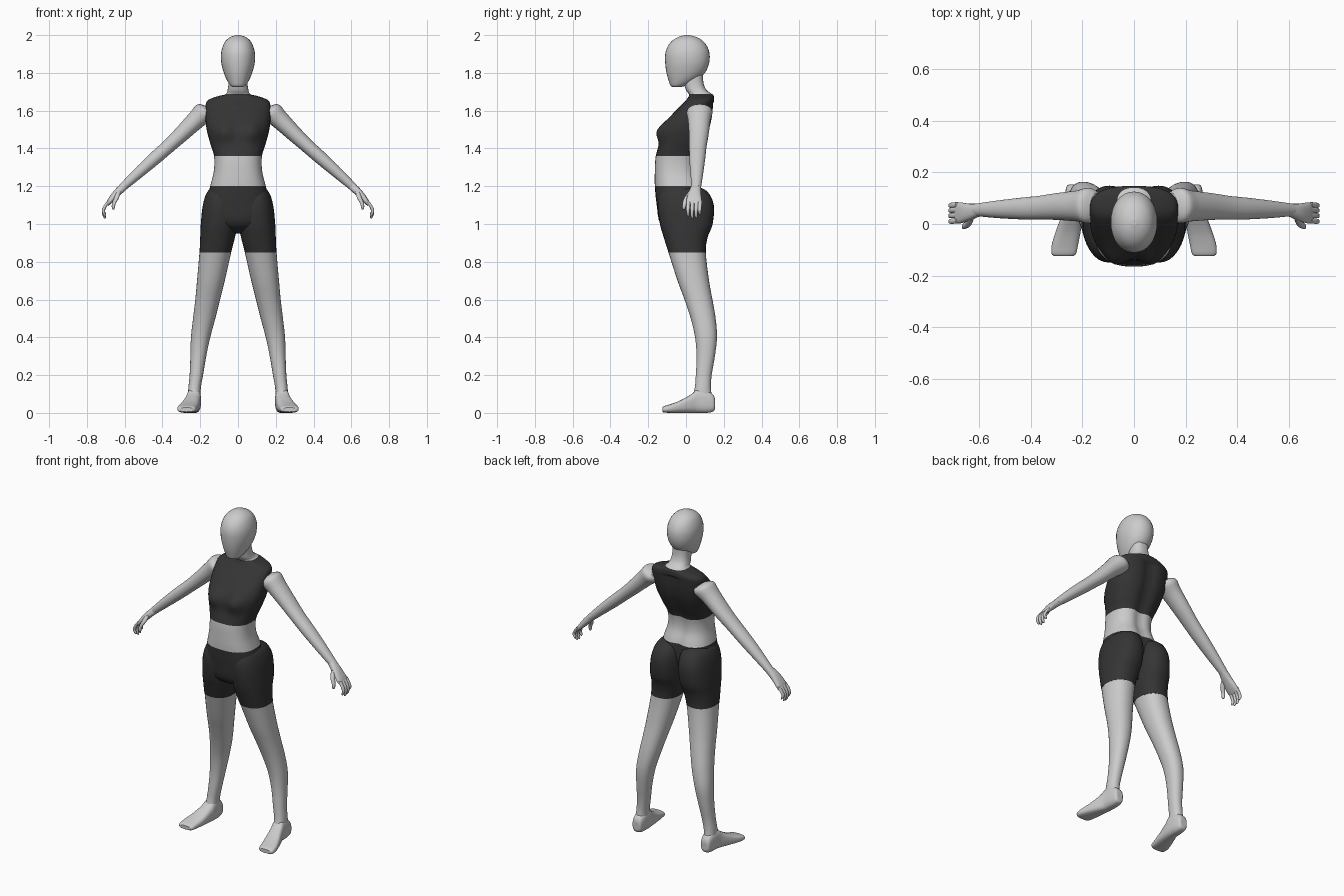
import bpy, bmesh, math
from mathutils import Vector

dark = bpy.data.materials.new("dark_fabric")
dark.diffuse_color = (0.035, 0.035, 0.035, 1)
X, Y, Z = Vector((1, 0, 0)), Vector((0, 1, 0)), Vector((0, 0, 1))


def spline(keys, lo, hi, steps):
    """Catmull-Rom rows between key index lo and hi."""
    rows = []
    for i in range(lo, hi):
        p = [keys[max(0, min(len(keys) - 1, i + k))] for k in (-1, 0, 1, 2)]
        for s in range(steps):
            t = s / steps
            rows.append([0.5 * (2 * b + (c - a) * t + (2 * a - 5 * b + 4 * c - d) * t * t
                                + (3 * b - a - 3 * c + d) * t ** 3) for a, b, c, d in zip(*p)])
    rows.append(list(keys[hi]))
    return rows


def loft(name, keys, u=X, v=Y, n=2.2, lo=0, hi=None, mirror=False, mat=None,
         seg=32, steps=4, sculpt=None):
    """Skin superellipse rings; each key is centre x, y, z and the two radii."""
    hi = len(keys) - 1 if hi is None else hi
    bm = bmesh.new()
    rings = []
    for x, y, z, a, b in spline(keys, lo, hi, steps):
        ring = []
        for k in range(seg):
            t = 2 * math.pi * k / seg
            c, s = math.cos(t), math.sin(t)
            co = Vector((x, y, z)) \
                + u * a * math.copysign(abs(c) ** (2 / n), c) \
                + v * b * math.copysign(abs(s) ** (2 / n), s)
            ring.append(bm.verts.new(sculpt(co) if sculpt else co))
        rings.append(ring)
    for r, q in zip(rings, rings[1:]):
        for k in range(seg):
            j = (k + 1) % seg
            bm.faces.new((r[k], r[j], q[j], q[k]))
    if lo == 0:
        bm.faces.new(rings[0])
    if hi == len(keys) - 1:
        bm.faces.new(rings[-1])
    bmesh.ops.recalc_face_normals(bm, faces=bm.faces)
    # open bands: make sure the normals point outwards
    f = bm.faces[seg * (len(rings) // 2)]
    mid = sum((w.co for w in rings[len(rings) // 2]), Vector()) / seg
    f.normal_update()
    if f.normal.dot(f.calc_center_median() - mid) < 0:
        bmesh.ops.reverse_faces(bm, faces=bm.faces)
    for f in bm.faces:
        f.smooth = len(f.verts) == 4
    me = bpy.data.meshes.new(name)
    bm.to_mesh(me)
    bm.free()
    ob = bpy.data.objects.new(name, me)
    bpy.context.collection.objects.link(ob)
    if mat:
        me.materials.append(mat)
    if mirror:
        ob.modifiers.new("Mirror", 'MIRROR').use_mirror_merge = False
    return ob


def level(z, x0, x1, y0, y1):
    """Horizontal ring from its extents."""
    return ((x0 + x1) / 2, (y0 + y1) / 2, z, (x1 - x0) / 2, (y1 - y0) / 2)


def upright(y, x0, x1, z0, z1):
    """Vertical ring (facing y) from its extents."""
    return ((x0 + x1) / 2, y, (z0 + z1) / 2, (x1 - x0) / 2, (z1 - z0) / 2)


def torso_shape(co):
    """Bust on the front, spine groove on the back."""
    if co.y < 0.02:
        d = ((abs(co.x) - 0.075) / 0.05) ** 2 + ((co.z - 1.49) / 0.055) ** 2
        co.y -= 0.035 * math.exp(-d) * min(1, (0.02 - co.y) / 0.06)
    elif co.y > 0.03 and co.z < 1.64:
        co.y -= 0.018 * math.exp(-(co.x / 0.035) ** 2)
    return co


# Torso: pelvis, waist, top and neck share one profile (z, half width, front, back)
torso = [level(z, -w, w, f, b) for z, w, f, b in (
    (0.95, .05, -.06, .03), (1.0, .14, -.135, .06), (1.1, .168, -.155, .09), (1.2, .147, -.165, .085),
    (1.28, .128, -.165, .06), (1.36, .127, -.16, .065), (1.43, .148, -.14, .095),
    (1.5, .166, -.125, .125), (1.56, .172, -.09, .14), (1.62, .172, -.035, .146),
    (1.655, .16, .0, .148), (1.677, .105, .015, .147), (1.687, .066, .015, .14),
    (1.71, .055, .0, .108), (1.75, .05, -.012, .092), (1.81, .05, -.02, .09))]
for name, lo, hi, mat in (("shorts_pelvis", 0, 3, dark), ("waist", 3, 5, None),
                          ("crop_top", 5, 12, dark), ("neck", 12, 15, None)):
    loft(name, torso, n=2.5, lo=lo, hi=hi, mat=mat, seg=48, sculpt=torso_shape)

# Head
head = [level(z, -w, w, f, b) for z, w, f, b in (
    (1.725, .025, -.07, -.03), (1.733, .04, -.082, .0), (1.76, .058, -.092, .055),
    (1.8, .075, -.103, .1), (1.85, .088, -.11, .122), (1.9, .09, -.11, .125),
    (1.94, .081, -.097, .112), (1.97, .065, -.073, .088), (1.99, .04, -.04, .055),
    (2.0, .01, -.005, .018))]
loft("head", head, n=2.1)

# Legs: shorts half covers the buttocks, bare leg continues to the ankle
leg = [level(*k) for k in (
    (1.2, .045, .125, -.1, .06), (1.17, .012, .163, -.135, .115), (1.1, .0, .186, -.15, .147),
    (1.0, .003, .197, -.138, .141), (.93, .016, .2, -.118, .115), (.85, .036, .204, -.093, .105),
    (.7, .07, .217, -.045, .122), (.6, .095, .226, -.008, .14), (.5, .12, .238, .025, .157),
    (.4, .147, .249, .048, .164), (.3, .168, .252, .056, .153), (.2, .185, .256, .052, .136),
    (.13, .197, .263, .046, .132), (.07, .2, .266, .03, .14))]
loft("shorts_leg", leg, n=2.3, hi=5, mirror=True, mat=dark)
loft("leg", leg, n=2.2, lo=5, mirror=True)

# Feet
foot = [upright(*k) for k in (
    (.154, .215, .25, .025, .07), (.145, .204, .262, .008, .095), (.11, .197, .268, .0, .12),
    (.06, .196, .273, .0, .125), (.03, .199, .282, .0, .1), (-.03, .207, .304, .0, .066),
    (-.08, .217, .319, .0, .047), (-.115, .225, .32, .002, .036), (-.125, .237, .308, .006, .028))]
loft("foot", foot, u=X, v=Z, n=2.8, mirror=True)

# Arms slope down at about 45 degrees
slant = Vector((1, 0, 1)).normalized()
arm = [(.145, .075, 1.6, .035, .045), (.175, .072, 1.593, .057, .068), (.22, .07, 1.553, .05, .06),
       (.3, .068, 1.475, .042, .052), (.37, .063, 1.41, .037, .046), (.44, .06, 1.348, .035, .042),
       (.53, .057, 1.268, .029, .034), (.615, .055, 1.19, .021, .024)]
loft("arm", arm, u=slant, n=2.1, mirror=True)

# Hands: palm, four curled fingers and a thumb
palm = [(.6, .055, 1.203, .021, .024), (.64, .046, 1.165, .02, .033), (.675, .043, 1.125, .015, .041),
        (.693, .044, 1.102, .009, .039)]
loft("palm", palm, u=slant, n=2.5, mirror=True, seg=20)
for i, (y, drop) in enumerate(((.013, .012), (.035, .0), (.056, .003), (.075, .02))):
    finger = [(.685, y, 1.122, .008, .01), (.705, y - .002, 1.092, .009, .0105),
              (.713, y - .003, 1.062 + drop / 2, .008, .009), (.707, y - .002, 1.038 + drop, .007, .008),
              (.704, y, 1.029 + drop, .003, .004)]
    loft(f"finger_{i + 1}", finger, mirror=True, seg=12, steps=3)
thumb = [(.633, .028, 1.172, .013, .014), (.643, .004, 1.138, .013, .014), (.657, -.008, 1.108, .01, .011),
         (.66, -.011, 1.085, .008, .009), (.659, -.01, 1.076, .003, .004)]
loft("thumb", thumb, mirror=True, seg=12, steps=3)
